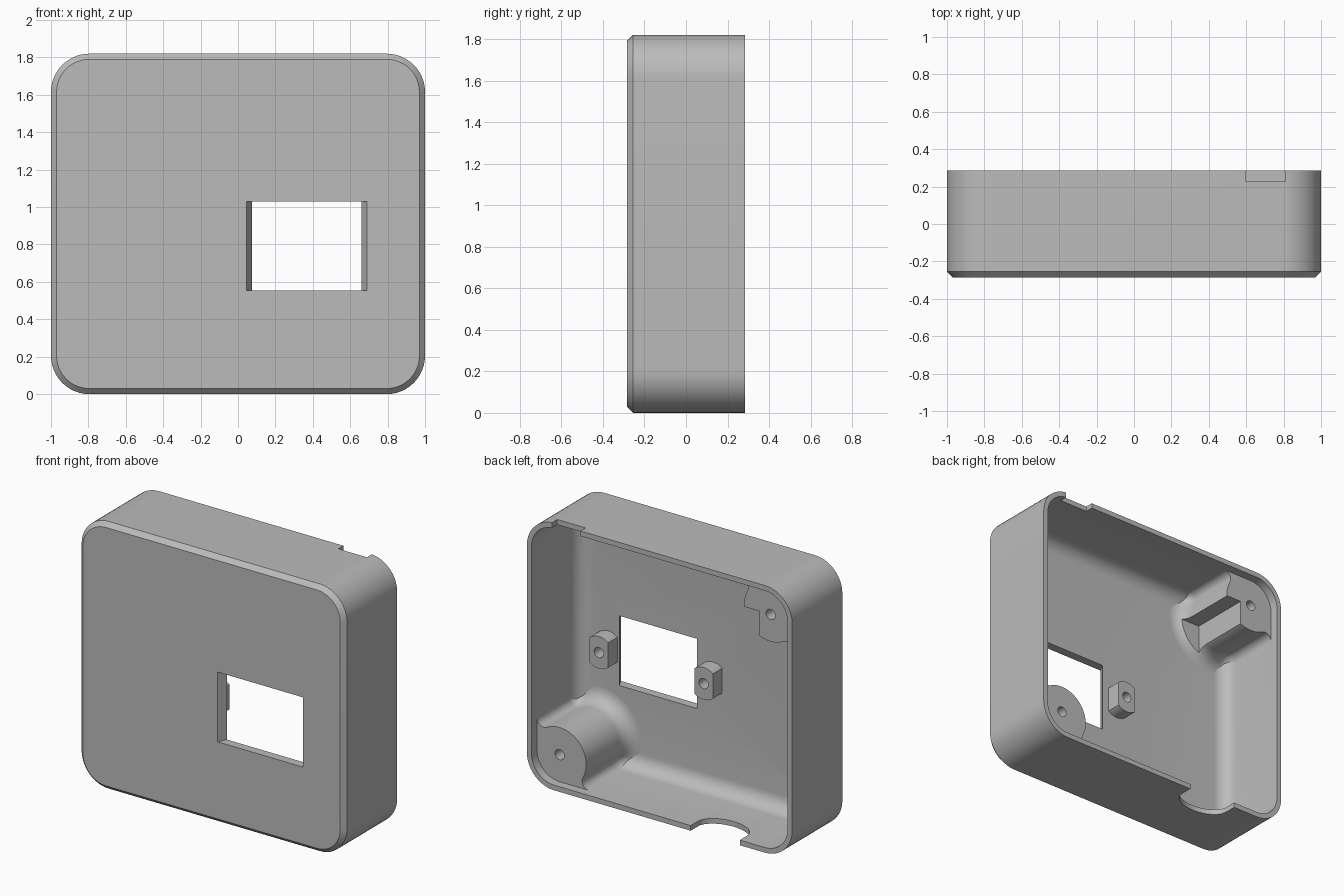
import bpy, bmesh
from math import sin, cos, pi, atan2, sqrt

cube = bpy.data.objects.get("Cube")
if cube:
    bpy.data.objects.remove(cube, do_unlink=True)

W, H, D = 1.0, 0.91, 0.285       # half width, half height, half depth
R, WALL, FLOOR, FILLET = 0.205, 0.035, -0.225, 0.1
POST_END = 0.225

grey = bpy.data.materials.new("plastic_grey")
grey.use_nodes = True
grey.diffuse_color = (0.5, 0.5, 0.5, 1)
grey.node_tree.nodes["Principled BSDF"].inputs["Base Color"].default_value = (0.5, 0.5, 0.5, 1)


def loft(name, rings):
    """Closed solid through rings of equal point count, capped at both ends."""
    bm = bmesh.new()
    loops = [[bm.verts.new(p) for p in ring] for ring in rings]
    n = len(loops[0])
    for a, b in zip(loops, loops[1:]):
        for i in range(n):
            j = (i + 1) % n
            bm.faces.new((a[i], a[j], b[j], b[i]))
    bm.faces.new(loops[0])
    bm.faces.new(loops[-1])
    bmesh.ops.recalc_face_normals(bm, faces=bm.faces)
    mesh = bpy.data.meshes.new(name)
    bm.to_mesh(mesh)
    bm.free()
    mesh.materials.append(grey)
    obj = bpy.data.objects.new(name, mesh)
    bpy.context.collection.objects.link(obj)
    return obj


def arc(cx, cy, rx, ry, a0, a1, n):
    return [(cx + rx * cos(a0 + (a1 - a0) * i / n),
             cy + ry * sin(a0 + (a1 - a0) * i / n)) for i in range(n + 1)]


def along_y(name, profile, y0, y1):
    return loft(name, [[(x, y, z) for x, z in profile] for y in (y0, y1)])


def rect(x0, x1, z0, z1):
    return [(x0, z0), (x1, z0), (x1, z1), (x0, z1)]


def cut(obj, cutter):
    mod = obj.modifiers.new("cut", 'BOOLEAN')
    mod.operation, mod.solver, mod.object = 'DIFFERENCE', 'EXACT', cutter
    bpy.context.view_layer.objects.active = obj
    bpy.ops.object.modifier_apply(modifier=mod.name)
    bpy.data.objects.remove(cutter, do_unlink=True)


def smooth(obj):
    bpy.ops.object.select_all(action='DESELECT')
    obj.select_set(True)
    bpy.context.view_layer.objects.active = obj
    bpy.ops.object.shade_smooth_by_angle(angle=pi / 6)


def screw_hole(x, z, y0, y1):
    return along_y("hole_cutter", arc(x, z, 0.035, 0.035, 0, 2 * pi, 24)[:-1], y0, y1)


def rounded_ring(inset, y):
    """Rounded rectangle of the case outline, moved inwards."""
    r, pts = R - inset, []
    for k, (sx, sz) in enumerate(((1, 1), (-1, 1), (-1, -1), (1, -1))):
        pts += arc(sx * (W - R), H + sz * (H - R), r, r, k * pi / 2, (k + 1) * pi / 2, 12)
    return [(x, y, z) for x, z in pts]


STEPS = [i * pi / 16 for i in range(9)]

# Case shell: chamfered front, open back, inner floor fillet
rings = [rounded_ring(0.03, -D), rounded_ring(0, -D + 0.03), rounded_ring(0, D), rounded_ring(WALL, D)]
rings += [rounded_ring(WALL + FILLET * (1 - sin(t)), FLOOR + FILLET * (1 - cos(t)))
          for t in reversed(STEPS)]
shell = loft("case_shell", rings)

# Window with sides that widen towards the front
cut(shell, loft("window_cutter", [
    [(x, y, z) for x, z in rect(0.045 + s, 0.69 - s, 0.555, 1.03)]
    for y, s in ((-D - 0.04, -0.02), (FLOOR + 0.04, 0.05))]))

# Slot in the top wall
cut(shell, along_y("top_slot_cutter", rect(0.595, 0.81, 1.7, 1.9), 0.23, 0.4))

# Cable opening in the bottom wall
outline = [(-0.235, 0.4), (-0.605, 0.4)] + arc(-0.42, 0.205, 0.185, 0.12, pi, 2 * pi, 20)
cut(shell, loft("cable_cutter", [[(x, y, z) for x, y in outline] for z in (-0.1, 0.1)]))
smooth(shell)


def post_profile(grow):
    """Round corner post blended into both walls; +u, +v point to the corner."""
    w, f, r = R - WALL, 0.05, 0.2 + grow
    v = sqrt((r + f) ** 2 - (w - f) ** 2)
    outer = w + 0.015
    half = arc(0, 0, outer, outer, pi / 4, pi / 2, 4) + [(-v, outer)]
    half += arc(-v, w - f, f, f, pi / 2, atan2(f - w, v), 8)
    half += arc(0, 0, r, r, atan2(w - f, -v), 5 * pi / 4, 10)[1:]
    return half + [(b, a) for a, b in half[-2:0:-1]]


def corner_post(name, sx, sz):
    cx, cz = sx * (W - R), H + sz * (H - R)
    levels = [(FILLET, FLOOR - 0.02)]
    levels += [(FILLET * (1 - sin(t)), FLOOR + FILLET * (1 - cos(t))) for t in STEPS]
    levels.append((0, POST_END))
    return loft(name, [[(cx + sx * u, y, cz + sz * v) for u, v in post_profile(g)]
                       for g, y in levels]), cx, cz - sz * 0.015


# Corner screw posts, the upper one with a clearance step
for name, sx, sz in (("lower_post", 1, -1), ("upper_post", -1, 1)):
    post, px, pz = corner_post(name, sx, sz)
    if name == "upper_post":
        cut(post, along_y("step_cutter", rect(px + 0.085, px + 0.5, pz - 0.6, pz), FLOOR + 0.03, 0.4))
    cut(post, screw_hole(px, pz, 0, 0.4))
    smooth(post)

# Standoffs on both sides of the window: round ends, flat sides
for name, x in (("left_standoff", 0.745), ("right_standoff", -0.045)):
    a = atan2(0.085, 0.07)
    ends = arc(x, 0.795, 0.11, 0.11, a, pi - a, 10) + arc(x, 0.795, 0.11, 0.11, pi + a, 2 * pi - a, 10)
    standoff = along_y(name, ends, FLOOR - 0.02, FLOOR + 0.1)
    cut(standoff, screw_hole(x, 0.795, FLOOR + 0.01, FLOOR + 0.2))
    smooth(standoff)
